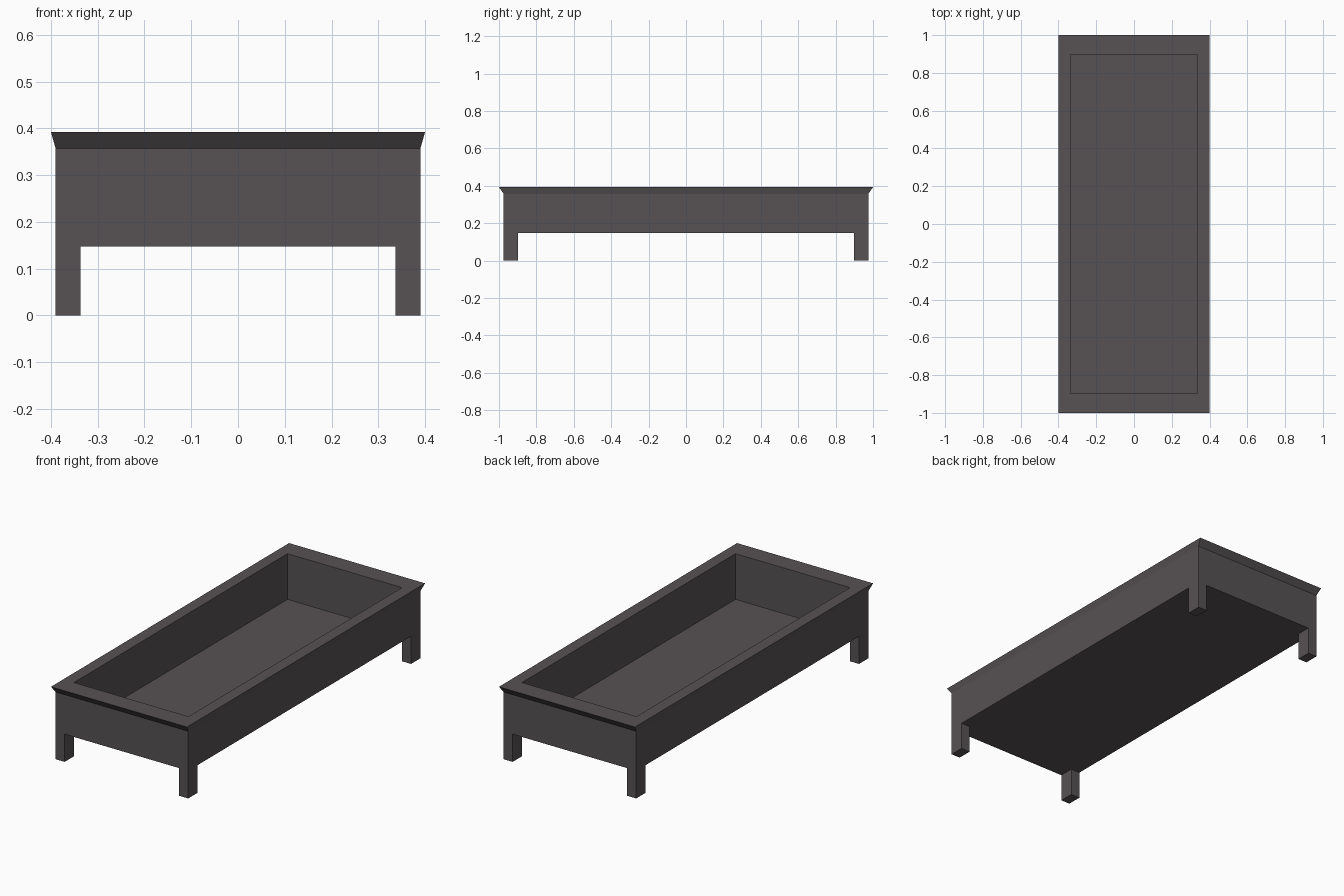
import bpy, bmesh

if "Cube" in bpy.data.objects:
    bpy.data.objects.remove(bpy.data.objects["Cube"])

# One dark warm-grey colour
mat = bpy.data.materials.new("dark warm grey")
mat.diffuse_color = (0.095, 0.085, 0.089, 1)
mat.use_nodes = True
mat.node_tree.nodes["Principled BSDF"].inputs["Base Color"].default_value = mat.diffuse_color

BODY_X, BODY_Y = 0.39, 0.975      # outer wall half sizes
IN_X, IN_Y = 0.337, 0.897         # inner opening half sizes
UNDER, FLOOR, LIP, TOP = 0.147, 0.149, 0.357, 0.392


def ring(bm, hx, hy, z):
    return [bm.verts.new((sx * hx, sy * hy, z))
            for sx, sy in ((-1, -1), (1, -1), (1, 1), (-1, 1))]


def loft(name, sections, cap_end=True):
    """Join rectangular sections (half x, half y, z) into one shell."""
    bm = bmesh.new()
    rings = [ring(bm, *s) for s in sections]
    for a, b in zip(rings, rings[1:]):
        for i in range(4):
            j = (i + 1) % 4
            bm.faces.new((a[i], a[j], b[j], b[i]))
    bm.faces.new(rings[0][::-1])
    if cap_end:
        bm.faces.new(rings[-1])
    me = bpy.data.meshes.new(name)
    bm.to_mesh(me)
    bm.free()
    me.materials.append(mat)
    ob = bpy.data.objects.new(name, me)
    bpy.context.collection.objects.link(ob)
    return ob


# Hollow tray: underside, walls, flared lip, rim, inner walls, floor
loft("tray", [
    (BODY_X, BODY_Y, UNDER),
    (BODY_X, BODY_Y, LIP),
    (0.40, 1.0, TOP),
    (IN_X, IN_Y, TOP),
    (IN_X, IN_Y, FLOOR),
])

# Four corner legs, open where they meet the tray
lx, ly = (BODY_X - IN_X) / 2, (BODY_Y - IN_Y) / 2
for side, sx in (("left", -1), ("right", 1)):
    for end, sy in (("front", -1), ("back", 1)):
        leg = loft(f"{end}_{side}_leg", [(lx, ly, 0), (lx, ly, UNDER)], cap_end=False)
        leg.location = (sx * (BODY_X - lx), sy * (BODY_Y - ly), 0)
